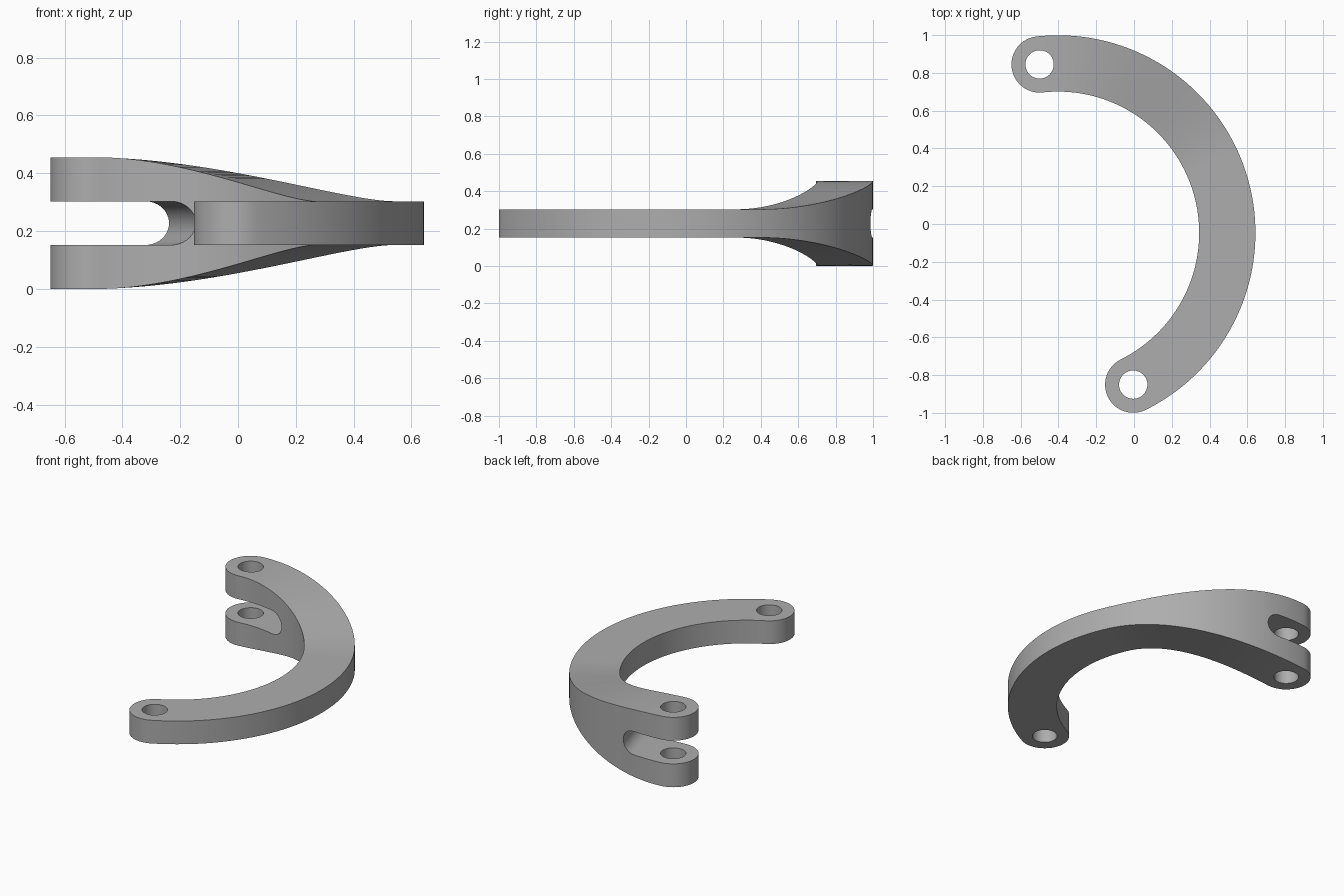
import bpy, bmesh, math
from mathutils import Vector

cube = bpy.data.objects.get("Cube")
if cube:
    bpy.data.objects.remove(cube, do_unlink=True)

CX, CY = -0.403, -0.047          # centre of the curved arm
R, W = 0.897, 0.149              # mid radius and half width
MID, THIN, THICK = 0.2275, 0.0755, 0.2275
A0, A1, RISE = -63.6, 96.2, 25   # arm ends and start of the thickening
HOLE = 0.075

mat = bpy.data.materials.new("plain grey")
mat.use_nodes = True
grey = (0.42, 0.42, 0.42, 1)
mat.diffuse_color = grey
mat.node_tree.nodes["Principled BSDF"].inputs["Base Color"].default_value = grey


def polar(deg, r, origin=(CX, CY)):
    a = math.radians(deg)
    return origin[0] + r * math.cos(a), origin[1] + r * math.sin(a)


def half_height(deg):
    t = min(max((deg - RISE) / (A1 - RISE), 0), 1)
    return THIN + (THICK - THIN) * t * t * (3 - 2 * t)


def finish(bm, name):
    bmesh.ops.recalc_face_normals(bm, faces=bm.faces)
    mesh = bpy.data.meshes.new(name)
    bm.to_mesh(mesh)
    bm.free()
    ob = bpy.data.objects.new(name, mesh)
    bpy.context.collection.objects.link(ob)
    mesh.materials.append(mat)
    return ob


def prism(name, outline, axis):
    bm = bmesh.new()
    base = bm.faces.new([bm.verts.new(p) for p in outline])
    new = bmesh.ops.extrude_face_region(bm, geom=[base])["geom"]
    bmesh.ops.translate(bm, vec=axis, verts=[v for v in new if isinstance(v, bmesh.types.BMVert)])
    return finish(bm, name)


# Curved arm with a rounded cap at each end
bm = bmesh.new()


def pair(xy, h):
    return [bm.verts.new((*xy, MID + s * h)) for s in (-1, 1)]


N = 96
rows = []
for i in range(N + 1):
    deg = A0 + (A1 - A0) * i / N
    h = half_height(deg)
    rows.append((pair(polar(deg, R - W), h), pair(polar(deg, R + W), h)))
for (a, b), (c, d) in zip(rows, rows[1:]):
    for quad in ((a[1], b[1], d[1], c[1]), (a[0], c[0], d[0], b[0]),
                 (a[0], a[1], c[1], c[0]), (b[0], d[0], d[1], b[1])):
        bm.faces.new(quad)
for row, deg, sign in ((rows[0], A0, -1), (rows[-1], A1, 1)):
    centre = polar(deg, R)
    h = half_height(deg)
    arc = [pair(polar(deg + sign * 180 * k / 24, W, centre), h) for k in range(1, 24)]
    ring = [row[1], *arc, row[0]]
    for p, q in zip(ring, ring[1:]):
        bm.faces.new((p[0], q[0], q[1], p[1]))
    for side in (0, 1):
        bm.faces.new([p[side] for p in ring])
arm = finish(bm, "curved_arm")

# Pin holes through both ends
cutters = []
for deg, name in ((A0, "front_pin_cutter"), (A1, "back_pin_cutter")):
    circle = [(*polar(k * 7.5, HOLE, polar(deg, R)), -0.1) for k in range(48)]
    cutters.append(prism(name, circle, Vector((0, 0, 0.7))))

# Fork slot with a rounded floor, running slightly askew across the thick end
across = Vector((-0.27, 0.963, 0)).normalized()
inward = Vector((across.y, -across.x, 0))
start = Vector((-0.275, 0.836, MID)) - across * 0.4
profile = [(-0.6, -THIN)] + [
    (THIN * math.cos(a), THIN * math.sin(a))
    for a in (math.radians(-90 + 7.5 * k) for k in range(25))] + [(-0.6, THIN)]
cutters.append(prism("fork_slot_cutter",
                     [start + inward * u + Vector((0, 0, z)) for u, z in profile], across * 0.8))

for cutter in cutters:
    mod = arm.modifiers.new(cutter.name, 'BOOLEAN')
    mod.operation = 'DIFFERENCE'
    mod.solver = 'EXACT'
    mod.object = cutter

# Bake the cuts, then remove the cutters
bpy.context.view_layer.objects.active = arm
arm.select_set(True)
for mod in list(arm.modifiers):
    bpy.ops.object.modifier_apply(modifier=mod.name)
for cutter in cutters:
    bpy.data.objects.remove(cutter, do_unlink=True)
bpy.ops.object.shade_smooth_by_angle(angle=math.radians(30))
